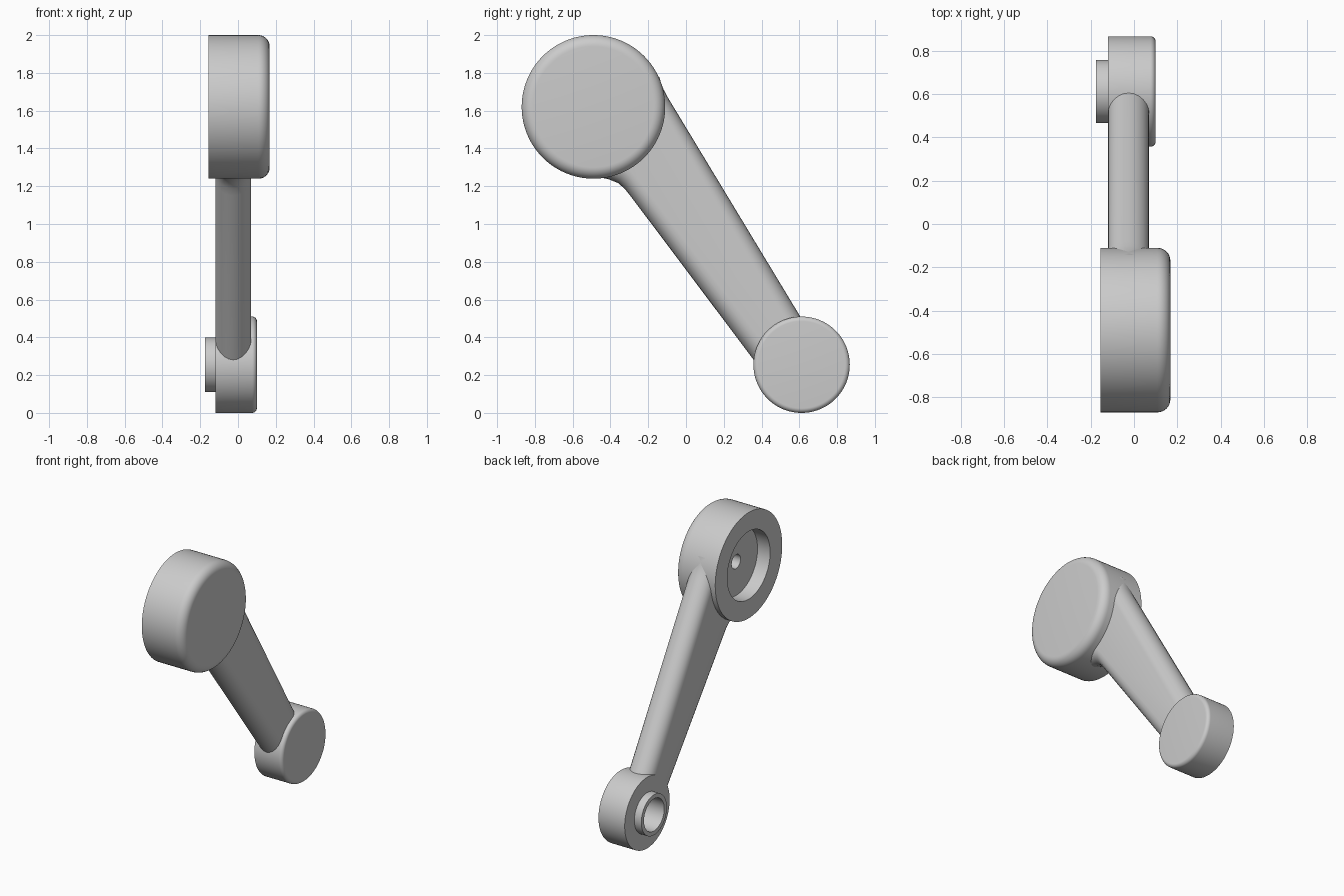
import bpy, bmesh
from math import sin, cos, pi, radians
from mathutils import Vector

if "Cube" in bpy.data.objects:
    bpy.data.objects.remove(bpy.data.objects["Cube"], do_unlink=True)

GREY = (0.6, 0.6, 0.6, 1)
grey = bpy.data.materials.new("plain grey")
grey.use_nodes = True
grey.diffuse_color = GREY
grey.node_tree.nodes["Principled BSDF"].inputs["Base Color"].default_value = GREY

BIG = (-0.49, 1.62)      # hub centres in y, z
SMALL = (0.612, 0.255)


def finish(bm, name):
    bmesh.ops.recalc_face_normals(bm, faces=bm.faces)
    mesh = bpy.data.meshes.new(name)
    bm.to_mesh(mesh)
    bm.free()
    obj = bpy.data.objects.new(name, mesh)
    bpy.context.collection.objects.link(obj)
    mesh.materials.append(grey)
    return obj


def smooth(obj):
    bpy.ops.object.select_all(action='DESELECT')
    obj.select_set(True)
    bpy.context.view_layer.objects.active = obj
    bpy.ops.object.shade_smooth_by_angle(angle=radians(32))


def lathe(name, centre, profile, steps=96):
    """Turn a profile of (x, radius) points about the x axis."""
    bm = bmesh.new()
    vs = [bm.verts.new((x, centre[0], centre[1] + r)) for x, r in profile]
    es = [bm.edges.new(pair) for pair in zip(vs, vs[1:])]
    bmesh.ops.spin(bm, geom=vs + es, cent=(0, *centre), axis=(1, 0, 0),
                   angle=2 * pi, steps=steps)
    bmesh.ops.remove_doubles(bm, verts=bm.verts, dist=1e-5)
    return finish(bm, name)


def rounded_end(x, r, b, n=8):
    """Outer rim rounded by b, then the closed end face."""
    arc = [(x - b + b * sin(i * pi / 2 / n), r - b + b * cos(i * pi / 2 / n))
           for i in range(n + 1)]
    return arc + [(x, 0)]


# Large hub with a round recess and a pin hole
smooth(lathe("large_hub", BIG,
             [(0.05, 0), (0.05, 0.05), (-0.055, 0.05), (-0.055, 0.243),
              (-0.155, 0.243), (-0.155, 0.38)] + rounded_end(0.168, 0.38, 0.06)))

# Small hub with a hollow collar
smooth(lathe("small_hub", SMALL,
             [(0.04, 0), (0.04, 0.115), (-0.175, 0.115), (-0.175, 0.145),
              (-0.12, 0.145), (-0.12, 0.255)] + rounded_end(0.1, 0.255, 0.025)))

# Tapered arm: stations of front and back edge points (y, z), flared at the top
stations = [((-0.47, 1.25), (-0.142, 1.78)), ((-0.41, 1.237), (-0.133, 1.75)),
            ((-0.36, 1.217), (-0.12, 1.715)), ((-0.325, 1.187), (-0.1, 1.676)),
            ((-0.295, 1.15), (-0.08, 1.643)), ((0.37, 0.265), (0.605, 0.51)),
            ((0.4, 0.225), (0.62, 0.485))]
HALF, MID, N = 0.095, -0.025, 12
bm = bmesh.new()
rings = []
for front, back in stations:
    f, b = Vector((0, *front)), Vector((0, *back))
    along = (b - f).normalized()
    ring = []
    for tip, inward in ((f, along), (b, -along)):
        side = 1 if tip is f else -1
        for i in range(N + 1):
            a = pi * i / N
            p = tip + inward * HALF * (1 - sin(a))
            p.x = MID - side * HALF * cos(a)
            ring.append(bm.verts.new(p))
    rings.append(ring)
for r0, r1 in zip(rings, rings[1:]):
    for i in range(len(r0)):
        j = (i + 1) % len(r0)
        bm.faces.new((r0[i], r0[j], r1[j], r1[i]))
bm.faces.new(rings[0])
bm.faces.new(rings[-1])
arm = finish(bm, "arm")

# Keep the arm clear of the recess
cutter = lathe("recess_cutter", BIG, [(-0.3, 0), (-0.3, 0.3), (0.3, 0.3), (0.3, 0)], 48)
cutter.hide_render = True
cutter.hide_set(True)
cut = arm.modifiers.new("recess_clearance", 'BOOLEAN')
cut.operation = 'DIFFERENCE'
cut.object = cutter
smooth(arm)
